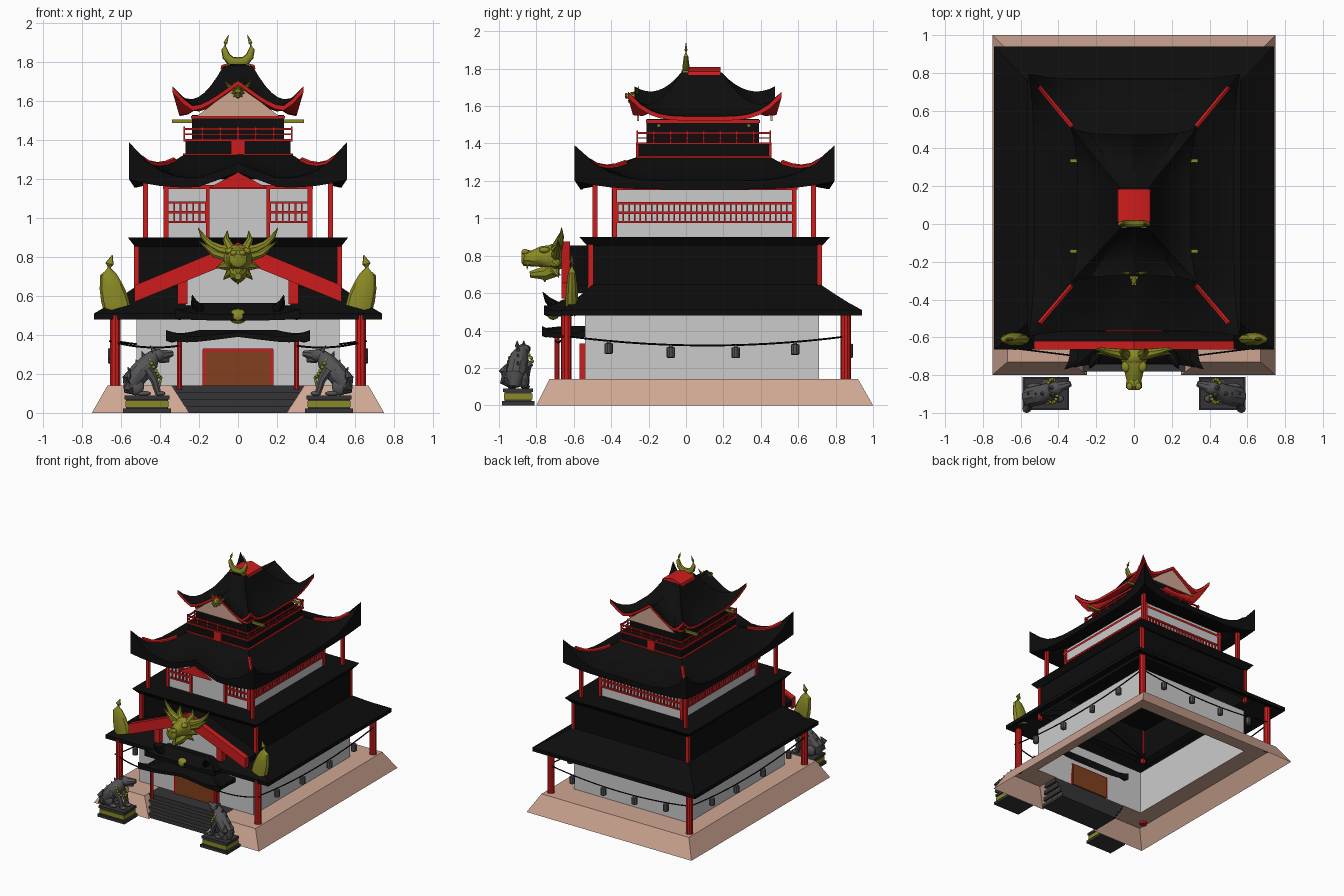
import bpy, bmesh, math
from mathutils import Vector, Matrix

if "Cube" in bpy.data.objects:
    bpy.data.objects.remove(bpy.data.objects["Cube"])

def mat(name, *c):
    m = bpy.data.materials.new(name)
    m.diffuse_color = (*c, 1)
    m.use_nodes = True
    m.node_tree.nodes["Principled BSDF"].inputs["Base Color"].default_value = m.diffuse_color
    return m

BLACK = mat("black_lacquer", .004, .004, .004)
RED = mat("red_paint", .62, .012, .012)
GOLD = mat("old_gold", .25, .25, .018)
STONE = mat("pale_stone", .62, .38, .29)
DARK = mat("dark_stone", .035, .035, .038)
STATUE = mat("statue_stone", .09, .09, .095)
BROWN = mat("door_wood", .22, .05, .013)

def rect(x0, x1, y0, y1, z):
    return [(x0, y0, z), (x1, y0, z), (x1, y1, z), (x0, y1, z)]

class Part:
    """One named object collecting lofted shapes."""
    def __init__(self, name, material=None, mirror=False):
        self.name, self.material, self.mirror, self.bm = name, material, mirror, bmesh.new()

    def loft(self, rings, caps=True, closed=True):
        rs = [[self.bm.verts.new(p) for p in r] for r in rings]
        n = len(rs[0])
        for a, b in zip(rs, rs[1:]):
            for i in range(n if closed else n - 1):
                j = (i + 1) % n
                self.bm.faces.new((a[i], a[j], b[j], b[i]))
        if caps:
            self.bm.faces.new(rs[0][::-1])
            self.bm.faces.new(rs[-1])
        return self

    def box(self, x0, x1, y0, y1, z0, z1, caps=True):
        return self.loft([rect(x0, x1, y0, y1, z0), rect(x0, x1, y0, y1, z1)], caps)

    def prism(self, outline, y0, y1):
        return self.loft([[(x, y, z) for x, z in outline] for y in (y0, y1)])

    def tube(self, pts, radii, sides=8, flat=1):
        pts = [Vector(p) for p in pts]
        if not isinstance(radii, (list, tuple)):
            radii = [radii] * len(pts)
        rings = []
        for i, p in enumerate(pts):
            q = (pts[min(i + 1, len(pts) - 1)] - pts[max(i - 1, 0)]).to_track_quat('Z', 'Y')
            ring = []
            for k in range(sides):
                a = math.tau * (k + .5) / sides
                o = q @ Vector((math.cos(a), math.sin(a), 0)) * radii[i]
                ring.append(p + Vector((o.x, o.y * flat, o.z)))
            rings.append(ring)
        return self.loft(rings)

    def ball(self, c, r):
        bmesh.ops.create_uvsphere(self.bm, u_segments=14, v_segments=9, radius=1,
                                  matrix=Matrix.Translation(c) @ Matrix.Diagonal((*r, 1)))
        return self

    def done(self):
        bmesh.ops.recalc_face_normals(self.bm, faces=self.bm.faces)
        me = bpy.data.meshes.new(self.name)
        self.bm.to_mesh(me)
        self.bm.free()
        me.polygons.foreach_set("use_smooth", [True] * len(me.polygons))
        me.set_sharp_from_angle(angle=math.radians(35))
        if self.material:
            me.materials.append(self.material)
        ob = bpy.data.objects.new(self.name, me)
        bpy.context.collection.objects.link(ob)
        if self.mirror:
            ob.modifiers.new("mirror", 'MIRROR')
        return ob

def roof(name, outer, inner, ze, zt, power=1.5, lift=0, flare=0, thick=.03, low=0,
         gables={}, width=.7, trim=BLACK, n=16, m=8):
    """Swept hip roof; gables = extra mid-edge height per side (0 front, 2 back)."""
    oc, ic = rect(*outer, 0), rect(*inner, 0)
    cy = (outer[2] + outer[3]) / 2
    def surf(k, s, t, up=lift, drop=0):
        f = (s + 1) / 2
        o = Vector(oc[k]).lerp(Vector(oc[(k + 1) % 4]), f)
        i = Vector(ic[k]).lerp(Vector(ic[(k + 1) % 4]), f)
        e = flare * abs(s) ** 5
        o += Vector((math.copysign(e, o.x), math.copysign(e, o.y - cy), 0))
        p = o.lerp(i, t)
        p.z = (ze - drop + (zt - ze) * t ** power + up * abs(s) ** 5 * (1 - t) ** 3
               + gables.get(k, 0) * max(0, 1 - abs(s) / width) * (1 - t))
        return p
    def ring(t, **kw):
        return [surf(k, -1 + 2 * i / n, t, **kw) for k in range(4) for i in range(n)]
    Part(name, BLACK).loft([ring(j / m) for j in range(m + 1)], caps=False).done()
    Part(name + "_eave", trim).loft([ring(0)] + [ring(j / 4 * .8, up=low, drop=thick)
                                               for j in range(5)], caps=False).done()
    return surf

# Stone base with a notch for the stairs
W = (-.52, .52, -.54, .71)
def u_ring(x, y0, y1, gap, z):
    return [(-gap, y0, z), (-x, y0, z), (-x, y1, z), (x, y1, z), (x, y0, z), (gap, y0, z)]
base = Part("stone_base", STONE)
base.loft([u_ring(.75, -.8, 1, .25, 0), u_ring(.67, -.73, .92, .34, .14),
           u_ring(.52, -.54, .71, .34, .14)], False, False)
for s in (-1, 1):
    base.loft([[(s * .25, -.8, 0), (s * .34, -.73, .14)], [(s * .25, -.54, 0), (s * .34, -.54, .14)]], False, False)
base.done()
steps = Part("front_steps", DARK)
for i in range(4):
    w = .27 + .023 * i
    steps.box(-w, w, -.78 + .035 * i, -.54, .035 * i, .035 * (i + 1))
steps.done()

# Ground floor
Part("ground_wall").box(*W, .14, .5, False).done()
Part("front_door", BROWN).box(-.17, .17, -.565, -.53, .14, .32).done()
frame = Part("door_frame", RED)
for x in (-.175, .175):
    frame.box(x - .008, x + .008, -.57, -.54, .14, .325)
frame.box(-.18, .18, -.57, -.54, .315, .33).done()
posts = Part("ground_posts", RED)
for x in (-.63, .63):
    for y in (-.64, .855):
        posts.tube([(x, y, .12), (x, y, .5)], .028, 10)
for x in (-.3, .3):
    posts.tube([(x, -.69, .12), (x, -.69, .38)], .014, 8)
posts.done()

# Lower roof, porch roofs
roof("lower_roof", (-.74, .74, -.665, .94), (-.53, .53, -.5, .72), .51, .645, 1.1, m=3, n=2)
roof("porch_roof", (-.34, .34, -.74, -.54), (-.2, .2, -.65, -.54), .385, .425, 1, .04, .03, .025, .01, {0: .03})
roof("upper_porch_roof", (-.3, .3, -.74, -.6), (-.2, .2, -.66, -.6), .505, .565, 1, .03, .02, .03, .01)
Part("porch_roof_tops", BLACK).box(-.2, .2, -.65, -.54, .40, .425).box(-.2, .2, -.66, -.6, .5, .565).done()
Part("upper_porch_tips", BLACK, True).tube([(.2, -.7, .53), (.225, -.74, .565), (.235, -.765, .605)], [.03, .018, .002]).done()
Part("porch_shell_ornament", GOLD).ball((0, -.71, .495), (.05, .035, .038)).done()

# Second storey with front gable
Part("second_wall", BLACK).box(-.525, .525, -.5, .715, .6, .87, False).done()
p2 = Part("second_posts", RED)
for x in (-.52, .52):
    for y in (-.51, .715):
        p2.box(x - .013, x + .013, y - .013, y + .013, .57, .87)
p2.done()
Part("second_deck", BLACK).loft([rect(-.53, .53, -.53, .73, .855), rect(-.565, .565, -.57, .77, .9)]).done()
def chevron(x, zl, zu, z2l, z2u):
    return [(-x, zl), (0, z2l), (x, zl), (x, zu), (0, z2u), (-x, zu)]
Part("gable_boards", RED).prism(chevron(.53, .57, .655, .785, .875), -.665, -.62).done()
Part("gable_roof", BLACK).prism(chevron(.53, .6, .64, .8, .855), -.62, -.49).done()
Part("gable_panel").prism([(-.27, .54), (.27, .54), (.27, .7), (0, .8), (-.27, .7)], -.61, -.59).done()
Part("gable_posts", RED, True).box(.26, .31, -.65, -.6, .56, .71).done()
Part("side_crescents", GOLD, True).tube(
    [(.62, -.61, .535), (.635, -.61, .59), (.652, -.61, .65), (.665, -.61, .71), (.66, -.61, .765), (.645, -.61, .81)],
    [.07, .07, .06, .042, .022, .002], 10, .5).done()

# Horned beast heads
def beast(name, c, k):
    P = lambda *pts: [Vector(c) + Vector(p) * k for p in pts]
    R = lambda *r: [v * k for v in r]
    h = Part(name, GOLD)
    h.ball(P((0, -.01, 0))[0], R(.075, .06, .075))
    h.tube(P((0, -.02, 0), (0, -.08, .005), (0, -.13, -.005), (0, -.17, 0), (0, -.185, 0)), R(.07, .055, .042, .045, .025), 10)
    h.tube(P((0, 0, -.05), (0, -.06, -.085), (0, -.14, -.09)), R(.055, .04, .018))
    h.tube(P((0, -.06, -.08), (0, -.06, -.13)), R(.03, .003))
    for s in (-1, 1):
        h.tube(P((s * .04, 0, .04), (s * .09, .01, .05), (s * .14, .02, .075), (s * .18, .03, .115), (s * .205, .03, .16)),
               R(.03, .026, .02, .013, .002))
        h.tube(P((s * .04, 0, .05), (s * .06, .02, .1), (s * .055, .03, .145)), R(.028, .018, .002))
        h.tube(P((s * .05, 0, .01), (s * .12, .01, .03), (s * .2, .01, .09)), R(.03, .022, .002))
        h.tube(P((s * .05, 0, -.03), (s * .11, .015, -.045)), R(.035, .002))
        h.tube(P((s * .03, -.01, -.06), (s * .075, .015, -.105)), R(.03, .002))
        h.ball(P((s * .042, -.06, .04))[0], R(.026, .03, .018))
        h.ball(P((s * .022, -.165, .03))[0], R(.018, .02, .016))
        h.tube(P((s * .025, -.15, -.02), (s * .025, -.155, -.065)), R(.01, .001), 5)
    h.done()
beast("gable_beast_head", (0, -.695, .79), 1)
beast("top_gable_head", (0, -.265, 1.655), .33)

# Third storey with lattice windows
Part("third_wall").box(-.37, .37, -.38, .58, .9, 1.2, False).done()
p3 = Part("third_frame", RED)
for x in (-.37, .37):
    for y in (-.38, .58):
        p3.box(x - .012, x + .012, y - .012, y + .012, .9, 1.2)
for x in (-.475, .475):
    for y in (-.487, .682):
        p3.box(x - .013, x + .013, y - .013, y + .013, .9, 1.2)
for x in (-.155, .155):
    p3.box(x - .009, x + .009, -.395, -.38, .9, 1.17)
p3.loft([rect(-.385, .385, -.395, .595, z) for z in (1.15, 1.17)], False).done()
lat = Part("window_lattice", RED)
def lattice(a, b, at, along_x):
    def bar(u0, u1, z0, z1):
        lat.box(*((u0, u1, at - .006, at + .006) if along_x else (at - .006, at + .006, u0, u1)), z0, z1)
    for z in (.98, 1.03, 1.08):
        bar(a, b, z - .006, z + .006)
    n = round((b - a) / .03)
    for i in range(n + 1):
        u = a + (b - a) * i / n
        bar(u - .004, u + .004, .975, 1.085)
lattice(-.36, -.165, -.386, True)
lattice(.165, .36, -.386, True)
lattice(-.36, .36, .586, True)
for x in (-.376, .376):
    lattice(-.365, .57, x, False)
lat.done()
mid = roof("middle_roof", (-.53, .53, -.565, .765), (-.27, .27, -.255, .445), 1.2, 1.33, 1.5,
           .19, .03, .045, .045, {0: .08}, .4)
hips = Part("hip_ridges", RED)
for k in range(4):
    hips.tube([mid(k, -1, t) + Vector((0, 0, .004)) for t in (.2, .35, .5, .65, .8)], .014, 6)
hips.done()
Part("middle_gable_panel", RED).prism([(-.15, 1.155), (.15, 1.155), (0, 1.235)], -.568, -.55).done()

# Balcony and top room
Part("balcony", BLACK).box(-.27, .27, -.255, .445, 1.3, 1.4).done()
rail = Part("balcony_rails", RED)
for z, r in ((1.325, .007), (1.4, .006), (1.43, .003), (1.457, .005)):
    for x in (-.275, .275):
        rail.box(x - r, x + r, -.265, .455, z - r, z + r)
    for y in (-.26, .45):
        rail.box(-.28, .28, y - r, y + r, z - r, z + r)
for i in range(9):
    for x in (-.275, .275):
        y = -.26 + .71 * i / 8
        rail.box(x - .004, x + .004, y - .004, y + .004, 1.4, 1.47)
for i in range(7):
    for y in (-.26, .45):
        x = -.275 + .55 * i / 6
        rail.box(x - .004, x + .004, y - .004, y + .004, 1.4, 1.47)
rail.box(-.035, .035, -.268, .458, 1.32, 1.4).done()
Part("top_room", BLACK).box(-.235, .235, -.21, .39, 1.4, 1.53).done()
Part("top_beam", RED).box(-.24, .24, -.215, .395, 1.51, 1.525).done()
brackets = Part("gold_brackets", GOLD, True)
for y in (-.145, .335):
    brackets.box(.235, .34, y - .009, y + .009, 1.487, 1.505)
brackets.done()

# Top roof with gables and ridge
roof("top_roof", (-.3, .3, -.275, .475), (-.075, .075, -.025, .19), 1.545, 1.78, 2, .13, .035, .022, .12,
     {0: .16, 2: .16}, .75, RED)
g = Part("top_gable_panels", STONE)
for y in (-.262, .452):
    g.prism([(-.215, 1.52), (.215, 1.52), (0, 1.685)], y, y + .01)
g.done()
Part("ridge_base", BLACK).prism([(-.08, 1.74), (.08, 1.74), (.075, 1.775), (.04, 1.79), (-.04, 1.79), (-.075, 1.775)], -.025, .01).done()
Part("ridge_cap", RED).prism([(-.09, 1.765), (.09, 1.765), (.085, 1.785), (0, 1.81), (-.085, 1.785)], .01, .185).done()
Part("ridge_horns", GOLD, True).tube(
    [(0, 0, 1.8), (.035, 0, 1.805), (.06, 0, 1.83), (.07, 0, 1.865), (.064, 0, 1.9), (.048, 0, 1.94)],
    [.025, .025, .021, .016, .01, .001], 10, .8).box(0, .065, -.02, .02, 1.775, 1.79).done()

# Ropes and lanterns
rope, lamps = Part("lantern_ropes", BLACK), Part("lanterns", STATUE)
def string(a, b, sag, spots):
    a, b = Vector(a), Vector(b)
    at = lambda f: a.lerp(b, f) - Vector((0, 0, sag * 4 * f * (1 - f)))
    rope.tube([at(i / 14) for i in range(15)], .005, 6)
    for f in spots:
        p = at(f)
        prof = ((0, .006), (-.012, .012), (-.014, .023), (-.065, .023), (-.07, .016))
        lamps.tube([p + Vector((0, 0, dz)) for dz, _ in prof], [r for _, r in prof], 10)
for s in (-1, 1):
    string((s * .645, -.64, .37), (s * .645, .87, .37), .05, (.15, .37, .6, .81))
    string((s * .66, -.655, .37), (s * .3, -.7, .345), .02, ())
string((-.645, .87, .37), (.645, .87, .37), .05, (.17, .39, .61, .83))
rope.done()
lamps.done()

# Guardian statues on plinths
Part("statue_plinths", DARK, True).box(.345, .59, -.985, -.81, 0, .022).box(.36, .575, -.97, -.825, .022, .07) \
    .box(.352, .583, -.978, -.818, .07, .09).done()
Part("plinth_bands", GOLD, True).box(.357, .578, -.973, -.822, .03, .062).done()
d = Part("guardian_statues", STATUE, True)
d.tube([(.555, -.92, .1), (.545, -.915, .16), (.5, -.905, .21), (.455, -.89, .26), (.43, -.875, .3)],
       [.03, .055, .055, .05, .03], 10)
d.ball((.415, -.87, .295), (.042, .036, .034))
d.tube([(.4, -.865, .295), (.365, -.855, .3), (.335, -.845, .305)], [.03, .024, .015])
d.tube([(.4, -.865, .275), (.355, -.85, .27)], [.022, .012])
for y in (-.925, -.855):
    d.tube([(.465, y, .225), (.43, y, .17), (.41, y, .1)], [.034, .022, .017])
    d.ball((.4, y, .1), (.028, .02, .013))
    d.ball((.525, y - .01, .135), (.045, .025, .045))
    d.ball((.485, y - .01, .1), (.04, .018, .013))
    d.tube([(.43, y * .5 - .44, .315), (.45, y * .5 - .44, .345)], [.014, .002], 6)
d.tube([(.55, -.945, .11), (.565, -.975, .13), (.57, -.98, .18), (.555, -.955, .225)], [.015, .024, .022, .002])
for x, z in ((.47, .29), (.5, .25), (.54, .21)):
    d.tube([(x, -.895, z - .03), (x + .025, -.9, z + .025)], [.025, .002], 6)
d.done()
chain = Part("statue_chains", GOLD, True)
for i in range(16):
    a = math.tau * i / 16
    chain.ball((.445 - .028 * math.cos(a) - .012, -.885 + .062 * math.sin(a), .235 - .05 * math.cos(a)), (.01, .01, .01))
for i in range(5):
    chain.ball((.395 + .004 * i, -.885, .18 - .018 * i), (.007, .007, .011))
chain.done()
